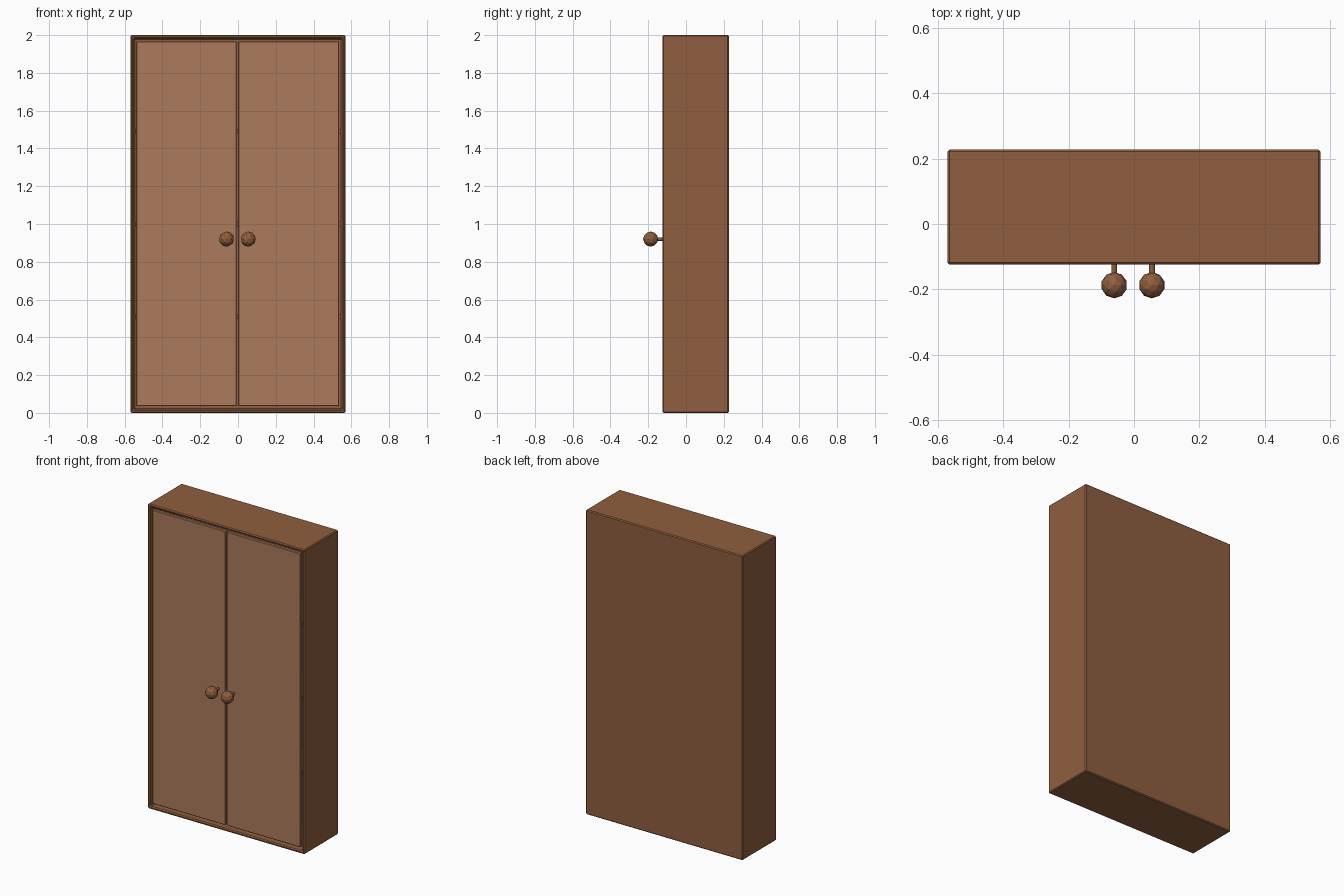
import bpy, bmesh
from math import pi
from mathutils import Matrix, Vector

if "Cube" in bpy.data.objects:
    bpy.data.objects.remove(bpy.data.objects["Cube"])


def material(name, rgb):
    m = bpy.data.materials.new(name)
    m.diffuse_color = (*rgb, 1)
    m.use_nodes = True
    m.node_tree.nodes["Principled BSDF"].inputs["Base Color"].default_value = m.diffuse_color
    return m


WOOD = material("wood", (0.275, 0.114, 0.050))
DOOR = material("door_wood", (0.413, 0.198, 0.107))


def finish(name, bm, mat):
    bmesh.ops.recalc_face_normals(bm, faces=bm.faces[:])
    me = bpy.data.meshes.new(name)
    bm.to_mesh(me)
    bm.free()
    me.materials.append(mat)
    ob = bpy.data.objects.new(name, me)
    bpy.context.collection.objects.link(ob)
    return ob


def bevel(ob, width):
    b = ob.modifiers.new("bevel", "BEVEL")
    b.width, b.segments = width, 1
    b.limit_method = "ANGLE"


def box(name, lo, hi, mat, width=0.0):
    lo, hi = Vector(lo), Vector(hi)
    bm = bmesh.new()
    bmesh.ops.create_cube(bm, size=1, matrix=Matrix.Translation((lo + hi) / 2)
                          @ Matrix.Diagonal((*(hi - lo), 1)))
    ob = finish(name, bm, mat)
    if width:
        bevel(ob, width)
    return ob


W, FRONT, BACK, H, T = 0.57, -0.124, 0.227, 2.0, 0.025

# carcass: open-fronted box, front face inset then pushed back
bm = bmesh.new()
bmesh.ops.create_cube(bm, size=1, matrix=Matrix.Translation((0, (FRONT + BACK) / 2, H / 2))
                      @ Matrix.Diagonal((2 * W, BACK - FRONT, H, 1)))
bm.normal_update()
face = min(bm.faces, key=lambda f: f.calc_center_median().y)
bmesh.ops.inset_region(bm, faces=[face], thickness=T)
face = min((f for f in bm.faces if f.normal.y < -0.9), key=lambda f: abs(f.calc_center_median().x)
           + abs(f.calc_center_median().z - H / 2))
new = bmesh.ops.extrude_face_region(bm, geom=[face])["geom"]
bmesh.ops.delete(bm, geom=[face], context="FACES_ONLY")
bmesh.ops.translate(bm, vec=(0, BACK - FRONT - T, 0),
                    verts=[v for v in new if isinstance(v, bmesh.types.BMVert)])
bevel(finish("carcass", bm, WOOD), 0.006)

# shelves behind the doors
for i, z in enumerate((0.51, 1.0, 1.49)):
    box(f"shelf_{i + 1}", (-W + T, -0.085, z - 0.012), (W - T, BACK - T, z + 0.012), WOOD)

# doors, stems and knobs
for side, s in (("left", -1), ("right", 1)):
    xs = sorted((s * 0.004 - 0.003, s * 0.538 - 0.002))
    box(f"{side}_door", (xs[0], -0.119, 0.036), (xs[1], -0.095, 1.967), DOOR, 0.004)
    kx = s * 0.0575 - 0.003
    bm = bmesh.new()
    bmesh.ops.create_cone(bm, cap_ends=True, segments=12, radius1=0.009, radius2=0.009, depth=0.06,
                          matrix=Matrix.Translation((kx, -0.14, 0.92)) @ Matrix.Rotation(pi / 2, 4, "X"))
    finish(f"{side}_knob_stem", bm, WOOD)
    bm = bmesh.new()
    bmesh.ops.create_icosphere(bm, subdivisions=2, radius=0.04,
                               matrix=Matrix.Translation((kx, -0.187, 0.92)))
    finish(f"{side}_knob", bm, WOOD)
